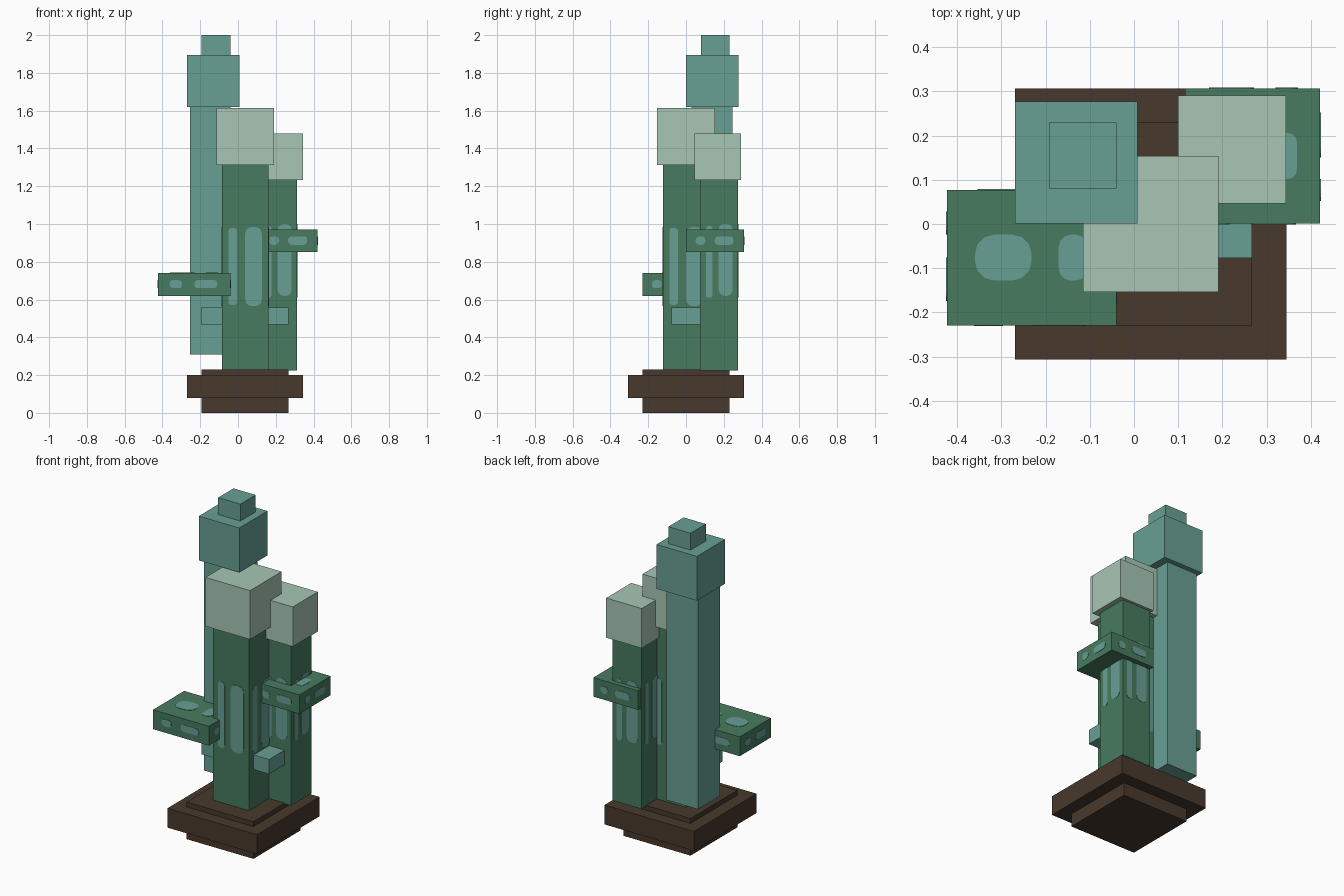
import bpy, bmesh, math
from mathutils import Vector

cube = bpy.data.objects.get("Cube")
if cube:
    bpy.data.objects.remove(cube, do_unlink=True)


def material(name, rgb):
    lin = [((c / 255 + 0.055) / 1.055) ** 2.4 for c in rgb]
    m = bpy.data.materials.new(name)
    m.use_nodes = True
    m.diffuse_color = (*lin, 1)
    m.node_tree.nodes["Principled BSDF"].inputs["Base Color"].default_value = (*lin, 1)
    return m


GREEN = material("stem green", (72, 123, 96))
TEAL = material("teal", (104, 160, 148))
PALE = material("pale green", (168, 198, 181))
BROWN = material("dark brown", (72, 57, 44))


def finish(name, bm, mat):
    bmesh.ops.recalc_face_normals(bm, faces=bm.faces)
    me = bpy.data.meshes.new(name)
    bm.to_mesh(me)
    bm.free()
    me.materials.append(mat)
    ob = bpy.data.objects.new(name, me)
    bpy.context.collection.objects.link(ob)
    return ob


def box(name, lo, hi, mat):
    lo, hi = Vector(lo), Vector(hi)
    bm = bmesh.new()
    bmesh.ops.create_cube(bm, size=1)
    for v in bm.verts:
        v.co = (lo + hi) / 2 + v.co * (hi - lo)
    finish(name, bm, mat)
    return lo, hi


def add_patch(bm, origin, u, v, n, u0, u1, v0, v1):
    """Thin rounded plate lying on a face, spanning u0..u1 by v0..v1."""
    r = 0.42 * min(u1 - u0, v1 - v0)
    corners = ((u1 - r, v0 + r, -90), (u1 - r, v1 - r, 0),
               (u0 + r, v1 - r, 90), (u0 + r, v0 + r, 180))
    pts = []
    for cu, cv, start in corners:
        for k in range(4):
            a = math.radians(start + 30 * k)
            pts.append(origin + u * (cu + r * math.cos(a)) + v * (cv + r * math.sin(a)))
    low = [bm.verts.new(p - n * 0.001) for p in pts]
    top = [bm.verts.new(p + n * 0.002) for p in pts]
    bm.faces.new(top)
    bm.faces.new(low[::-1])
    for i in range(len(pts)):
        j = (i + 1) % len(pts)
        bm.faces.new((low[i], low[j], top[j], top[i]))


def side_patches(name, bounds, spans, with_top=False):
    """Repeat patches on the four sides; spans are (u fraction pair, z pair)."""
    lo, hi = bounds
    X, Y, Z = Vector((1, 0, 0)), Vector((0, 1, 0)), Vector((0, 0, 1))
    sides = (((lo.x, lo.y, 0), X, -Y, hi.x - lo.x), ((hi.x, lo.y, 0), Y, X, hi.y - lo.y),
             ((hi.x, hi.y, 0), -X, Y, hi.x - lo.x), ((lo.x, hi.y, 0), -Y, -X, hi.y - lo.y))
    bm = bmesh.new()
    for origin, u, n, width in sides:
        for f0, f1, z0, z1 in spans:
            add_patch(bm, Vector(origin), u, Z, n, f0 * width, f1 * width, z0, z1)
    if with_top:
        w, d = hi.x - lo.x, hi.y - lo.y
        for f0, f1 in ((0.165, 0.5), (0.66, 0.83)):
            add_patch(bm, Vector((lo.x, lo.y, hi.z)), X, Y, Z,
                      f0 * w, f1 * w, 0.33 * d, 0.67 * d)
    finish(name, bm, TEAL)


# Stepped base
box("base_core", (-0.192, -0.23, 0), (0.267, 0.23, 0.23), BROWN)
box("base_slab", (-0.269, -0.307, 0.08), (0.345, 0.307, 0.2), BROWN)

# Tall teal column with head and knob
box("tall_column", (-0.254, 0.03, 0.31), (-0.039, 0.246, 1.63), TEAL)
box("tall_head", (-0.269, 0.001, 1.62), (0.008, 0.277, 1.895), TEAL)
box("tall_knob", (-0.192, 0.08, 1.89), (-0.04, 0.23, 2.0), TEAL)

# Front green stem
front = box("front_stem", (-0.086, -0.123, 0.225), (0.161, 0.123, 1.33), GREEN)
side_patches("front_stem_stripes", front,
             [(0.14, 0.33, 0.57, 0.98), (0.5, 0.86, 0.565, 0.985)])
box("front_cap", (-0.115, -0.154, 1.312), (0.191, 0.154, 1.615), PALE)

# Rear green stem
rear = box("rear_stem", (0.112, 0.075, 0.225), (0.312, 0.275, 1.25), GREEN)
side_patches("rear_stem_stripes", rear,
             [(0.15, 0.33, 0.61, 0.99), (0.49, 0.86, 0.62, 1.0)])
box("rear_cap", (0.1, 0.046, 1.232), (0.344, 0.291, 1.478), PALE)

# Green shelf plates with spots
right_shelf = box("right_shelf", (-0.423, -0.229, 0.62), (-0.04, 0.077, 0.74), GREEN)
side_patches("right_shelf_spots", right_shelf,
             [(0.16, 0.33, 0.66, 0.703), (0.5, 0.82, 0.66, 0.703)], True)
left_shelf = box("left_shelf", (0.115, 0.001, 0.852), (0.421, 0.307, 0.97), GREEN)
side_patches("left_shelf_spots", left_shelf,
             [(0.165, 0.33, 0.89, 0.935), (0.49, 0.82, 0.89, 0.935)], True)

# Teal bar through the stems
box("cross_bar", (-0.195, -0.077, 0.467), (0.267, 0.077, 0.558), TEAL)
